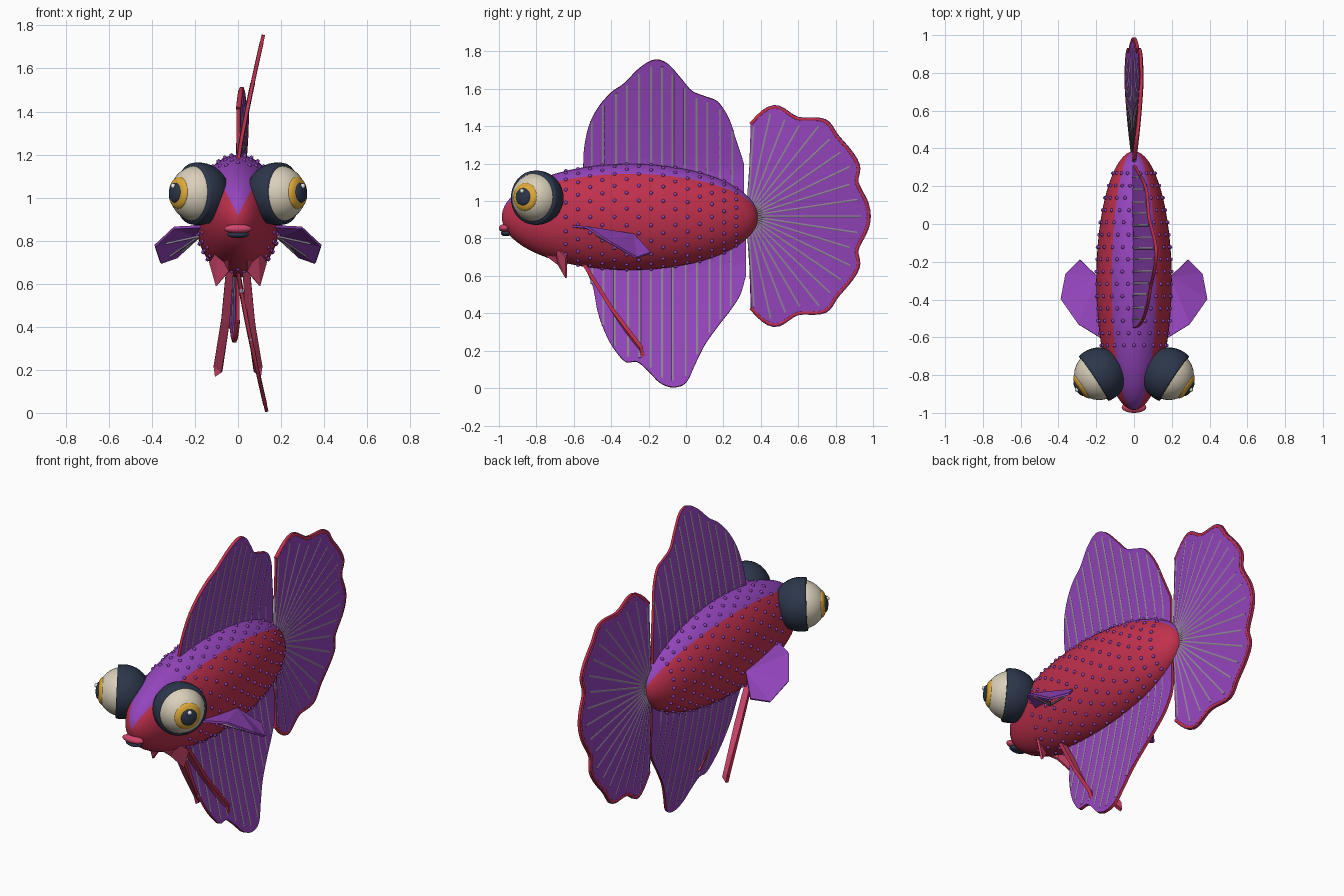
import bpy, bmesh, math
from mathutils import Vector, Matrix

if "Cube" in bpy.data.objects:
    bpy.data.objects.remove(bpy.data.objects["Cube"])


def material(name, rgb):
    m = bpy.data.materials.new(name)
    m.use_nodes = True
    m.diffuse_color = (*rgb, 1)
    m.node_tree.nodes["Principled BSDF"].inputs["Base Color"].default_value = (*rgb, 1)
    return m


PURPLE = material("purple", (0.30, 0.06, 0.51))
CRIMSON = material("crimson", (0.53, 0.03, 0.075))
PINK = material("pink", (0.62, 0.06, 0.15))
NAVY = material("navy", (0.026, 0.038, 0.07))
CREAM = material("cream", (0.70, 0.63, 0.49))
GOLD = material("gold", (0.72, 0.40, 0.04))
WHITE = material("white", (0.9, 0.9, 0.88))
RAY = material("ray mauve", (0.30, 0.23, 0.34))

CENTER = Vector((0, -0.3, 0.915))
RADII = Vector((0.2, 0.685, 0.285))


def add_object(name, data, *mats):
    ob = bpy.data.objects.new(name, data)
    bpy.context.collection.objects.link(ob)
    for m in mats:
        data.materials.append(m)
    return ob


def from_bmesh(name, bm, *mats, smooth=True):
    me = bpy.data.meshes.new(name)
    for f in bm.faces:
        f.smooth = smooth
    bm.to_mesh(me)
    bm.free()
    return add_object(name, me, *mats)


def ellipsoid(name, loc, radii, mat, rot=None, cut=None):
    """Scaled sphere; cut removes everything above that local height."""
    bm = bmesh.new()
    bmesh.ops.create_uvsphere(bm, u_segments=32, v_segments=20, radius=1)
    bm.transform(Matrix.Diagonal((*radii, 1)))
    if cut is not None:
        geom = bm.verts[:] + bm.edges[:] + bm.faces[:]
        bmesh.ops.bisect_plane(bm, geom=geom, plane_co=(0, 0, cut),
                               plane_no=(0, 0, 1), clear_outer=True)
        bmesh.ops.holes_fill(bm, edges=[e for e in bm.edges if e.is_boundary])
    ob = from_bmesh(name, bm, mat)
    ob.location = loc
    if rot:
        ob.rotation_mode = 'QUATERNION'
        ob.rotation_quaternion = rot
    return ob


def spline(pts, steps=5):
    """Smooth curve through 2D points."""
    p = [Vector(q) for q in pts]
    p = [2 * p[0] - p[1]] + p + [2 * p[-1] - p[-2]]
    out = []
    for a, b, c, d in zip(p, p[1:], p[2:], p[3:]):
        for i in range(steps):
            t = i / steps
            out.append(0.5 * (2 * b + (c - a) * t + (2 * a - 5 * b + 4 * c - d) * t * t
                              + (3 * b - a - 3 * c + d) * t ** 3))
    return out + [p[-2]]


def tubes(name, paths, radius, mat):
    cu = bpy.data.curves.new(name, 'CURVE')
    cu.dimensions = '3D'
    cu.bevel_depth = radius
    cu.bevel_resolution = 1
    cu.use_fill_caps = True
    for path in paths:
        s = cu.splines.new('POLY')
        s.points.add(len(path) - 1)
        for pt, co in zip(s.points, path):
            pt.co = (*co, 1)
    return add_object(name, cu, mat)


def solidify(ob, thickness):
    mod = ob.modifiers.new("thickness", 'SOLIDIFY')
    mod.thickness = thickness
    mod.offset = 0
    mod.material_offset_rim = 1


def fin(name, columns, bend, rows=8):
    """Web stretched between base and tip points (y, z), bent sideways."""
    bm = bmesh.new()
    grid = []
    for base, tip in columns:
        line = [base.lerp(tip, r / rows) for r in range(rows + 1)]
        grid.append([bm.verts.new((bend(p), p.x, p.y)) for p in line])
    for a, b in zip(grid, grid[1:]):
        for r in range(rows):
            bm.faces.new((a[r], b[r], b[r + 1], a[r + 1]))
    bmesh.ops.recalc_face_normals(bm, faces=bm.faces)
    solidify(from_bmesh(name, bm, PURPLE, CRIMSON, smooth=False), 0.016)


def ray_path(base, tip, bend, reach=0.95):
    pts = [base.lerp(tip, reach * i / 8) for i in range(9)]
    return [(bend(p), p.x, p.y) for p in pts]


def plate(name, pts, sx, mats, thickness):
    bm = bmesh.new()
    bm.faces.new([bm.verts.new((sx * x, y, z)) for x, y, z in pts])
    bmesh.ops.triangulate(bm, faces=bm.faces)
    solidify(from_bmesh(name, bm, *mats, smooth=False), thickness)


# Body: sphere with poles at nose and tail, purple sector along the back
bm = bmesh.new()
bmesh.ops.create_uvsphere(bm, u_segments=40, v_segments=32, radius=1,
                          matrix=Matrix.Rotation(math.pi / 2, 4, 'X'))
for f in bm.faces:
    c = f.calc_center_median()
    f.material_index = 0 if abs(math.atan2(c.x, c.z)) < math.radians(36) else 1
bm.transform(Matrix.Translation(CENTER) @ Matrix.Diagonal((*RADII, 1)))
from_bmesh("body", bm, PURPLE, CRIMSON)

# Scales: staggered rings of small bumps
bm = bmesh.new()
for ring in range(15):
    u = -0.5 + ring * 0.095
    w = math.sqrt(1 - u * u)
    for k in range(20):
        a = (k + 0.5 * (ring % 2)) * math.tau / 20
        p = CENTER + Vector((w * math.sin(a), u, w * math.cos(a))) * RADII
        bmesh.ops.create_icosphere(bm, subdivisions=1, radius=0.011,
                                   matrix=Matrix.Translation(p))
from_bmesh("scales", bm, PURPLE)

# Lips
ellipsoid("upper_lip", (0, -0.97, 0.855), (0.065, 0.03, 0.022), PINK)
ellipsoid("lower_lip", (0, -0.962, 0.828), (0.05, 0.028, 0.016), NAVY)

# Eyes: cupped socket, eyeball, iris, pupil and glint on one axis
for side, sx in (("left", 1), ("right", -1)):
    c = Vector((sx * 0.185, -0.80, 1.018))
    axis = Vector((sx * 0.83, -0.55, 0.04)).normalized()
    q = axis.to_track_quat('Z', 'Y')
    ellipsoid(side + "_eye_socket", c, (0.146,) * 3, NAVY, q, cut=0.033)
    ellipsoid(side + "_eyeball", c, (0.132,) * 3, CREAM, q)
    ellipsoid(side + "_iris", c + axis * 0.106, (0.075, 0.075, 0.03), GOLD, q)
    ellipsoid(side + "_pupil", c + axis * 0.129, (0.046, 0.046, 0.016), NAVY, q)
    ellipsoid(side + "_glint", c + axis * 0.139 + Vector((0, 0, 0.03)), (0.012,) * 3, WHITE)

# Dorsal and anal fins, both leaning to one side
dorsal = [(-.55, 1.17), (-.545, 1.28), (-.52, 1.40), (-.47, 1.50), (-.40, 1.58),
          (-.33, 1.63), (-.25, 1.71), (-.17, 1.755), (-.10, 1.735), (-.03, 1.66),
          (.03, 1.59), (.10, 1.56), (.17, 1.53), (.23, 1.44), (.27, 1.32), (.31, 1.20)]
anal = [(-.55, .66), (-.50, .55), (-.47, .40), (-.42, .27), (-.37, .19), (-.32, .14),
        (-.26, .14), (-.20, .09), (-.14, .03), (-.07, .005), (0, .03), (.05, .13),
        (.10, .23), (.17, .33), (.24, .42), (.29, .50), (.32, .60)]


def lean(p):
    t = max(0, abs(p.y - CENTER.z) - 0.25) / 0.6
    return 0.12 * t ** 1.15


def body_base(p, sign):
    u = (p.x - CENTER.y) / RADII.y
    return Vector((p.x, CENTER.z + sign * 0.85 * RADII.z * math.sqrt(max(0, 1 - u * u))))


for name, outline, sign in (("dorsal_fin", dorsal, 1), ("anal_fin", anal, -1)):
    edge = spline(outline)
    fin(name, [(body_base(p, sign), p) for p in edge], lean)
    paths = []
    for i in range(13):
        y = -0.5 + i * 0.062
        tip = min(edge, key=lambda p: abs(p.x - y))
        paths.append(ray_path(body_base(tip, sign), tip, lean))
    tubes(name + "_rays", paths, 0.011, RAY)

# Tail fan: scalloped radius by angle, mirrored top to bottom
half = [(88, .50), (76.6, .61), (63, .595), (51, .665), (41, .65), (25, .66), (17, .62), (6, .65)]
profile = spline([*half, (0, .658), *[(-a, r) for a, r in reversed(half)]])
ROOT = Vector((0.33, 0.92))


def polar(deg, r):
    a = math.radians(deg)
    return ROOT + r * Vector((math.cos(a), math.sin(a)))


def ripple(p):
    d = p - ROOT
    return 0.06 * d.length * math.sin(2 * math.atan2(d.y, d.x))


fin("tail_fin", [(polar(a, 0.02), polar(a, r)) for a, r in profile], ripple)
rim = [polar(a, r * 0.982) for a, r in profile]
tubes("tail_trim", [[(ripple(p), p.x, p.y) for p in rim]], 0.012, CRIMSON)
tail_rays = []
for i in range(21):
    angle = -86 + i * 8.6
    a, r = min(profile, key=lambda s: abs(s[0] - angle))
    tail_rays.append(ray_path(ROOT, polar(angle, r), ripple, 0.92))
tubes("tail_rays", tail_rays, 0.011, RAY)

# Paired fins
pectoral = [(.15, -.62, .867), (.296, -.53, .86), (.386, -.40, .775),
            (.36, -.265, .697), (.285, -.19, .723), (.19, -.28, .82)]
pelvic = [(.02, -.55, .67), (.055, -.55, .67), (.078, -.40, .43), (.11, -.24, .22),
          (.105, -.23, .17), (.075, -.24, .19), (.038, -.40, .43)]
throat = [(.04, -.80, .75), (.04, -.68, .66), (.10, -.64, .59), (.13, -.64, .70), (.09, -.70, .76)]
for side, sx in (("left", 1), ("right", -1)):
    plate(side + "_pectoral_fin", pectoral, sx, (PURPLE, PURPLE), 0.012)
    plate(side + "_pelvic_fin", pelvic, sx, (PINK, CRIMSON), 0.02)
    plate(side + "_throat_fin", throat, sx, (PINK, PINK), 0.012)
    start = Vector((sx * 0.18, -0.48, 0.82))
    ends = [start.lerp(Vector((sx * x, y, z)), 0.75) for x, y, z in pectoral[2:5]]
    tubes(side + "_pectoral_rays", [[start, e] for e in ends], 0.006, RAY)
